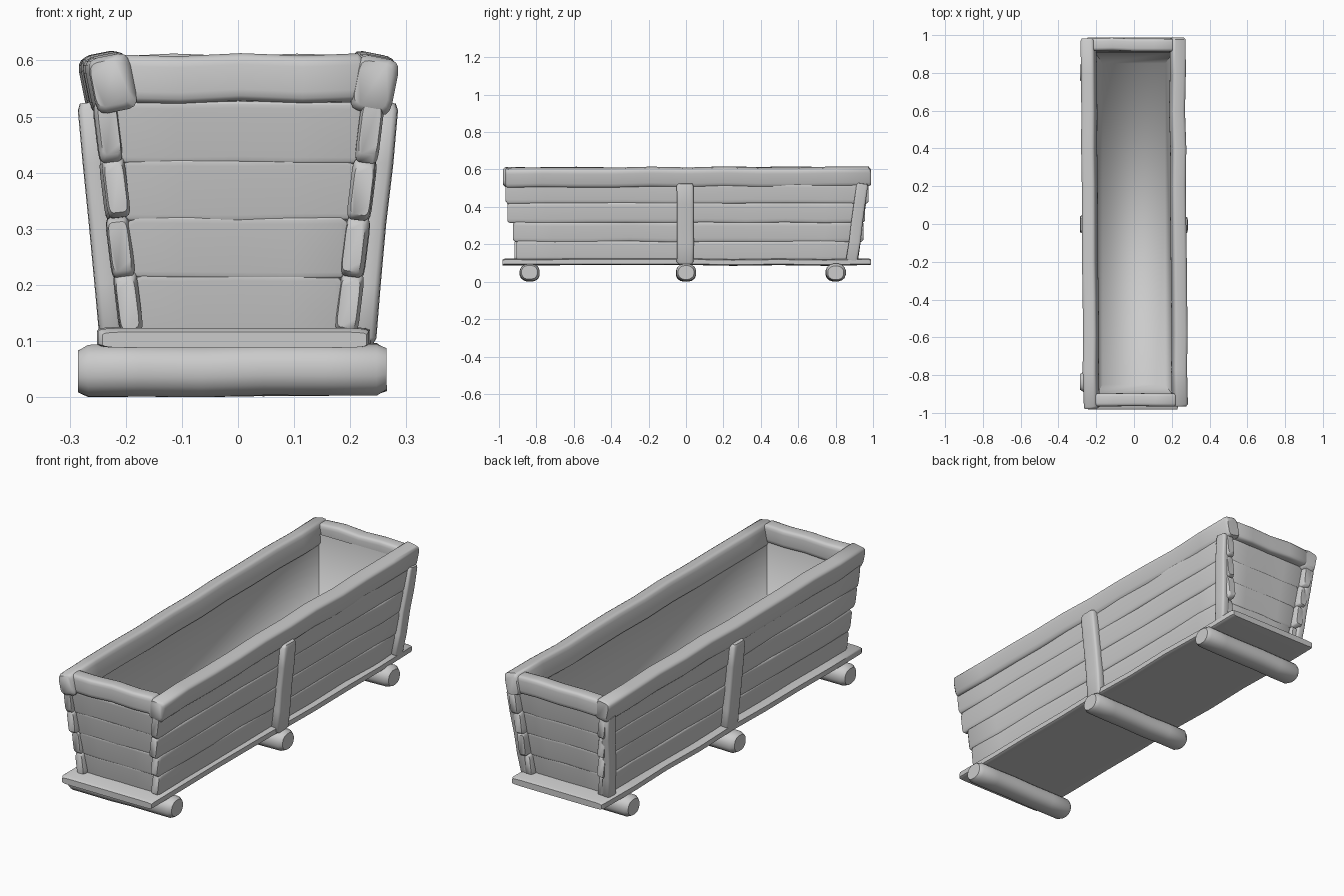
import bpy, bmesh, math, random
from mathutils import Vector

if "Cube" in bpy.data.objects:
    bpy.data.objects.remove(bpy.data.objects["Cube"])

random.seed(7)


def beam(name, a, b, u, w, h, n=4.0, rings=8, wob=0.004, sides=16, cap=0.012):
    """Rough-hewn timber lofted from a to b; w is the size along u, h across it."""
    a, b, u = Vector(a), Vector(b), Vector(u)
    d = (b - a).normalized()
    u = (u - d * u.dot(d)).normalized()
    v = d.cross(u)
    length = (b - a).length
    # stations along the beam, with shrunken end rings for softened ends
    stations = [(0, 0.8), (cap, 1)]
    stations += [(length * i / rings, 1) for i in range(1, rings)]
    stations += [(length - cap, 1), (length, 0.8)]
    bm = bmesh.new()
    loops = []
    for dist, s in stations:
        ou, ov = random.uniform(-wob, wob), random.uniform(-wob, wob)
        k = s * (1 - random.uniform(0, wob * 4))
        ring = []
        for i in range(sides):
            t = 2 * math.pi * (i + 0.5) / sides
            c, q = math.cos(t), math.sin(t)
            half = w / 2 * k if w < 0.3 else w / 2 - 0.006 * (s < 1)
            pu = math.copysign(abs(c) ** (2 / n), c) * half
            pv = math.copysign(abs(q) ** (2 / n), q) * h / 2 * k
            ring.append(bm.verts.new(a + d * dist + u * (pu + ou) + v * (pv + ov)))
        loops.append(ring)
    for r0, r1 in zip(loops, loops[1:]):
        for i in range(sides):
            j = (i + 1) % sides
            bm.faces.new((r0[i], r0[j], r1[j], r1[i]))
    bm.faces.new(loops[0][::-1])
    bm.faces.new(loops[-1])
    bmesh.ops.recalc_face_normals(bm, faces=bm.faces)
    return finish(name, bm, 50)


def finish(name, bm, angle):
    me = bpy.data.meshes.new(name)
    bm.to_mesh(me)
    bm.free()
    ob = bpy.data.objects.new(name, me)
    bpy.context.collection.objects.link(ob)
    bpy.ops.object.select_all(action='DESELECT')
    ob.select_set(True)
    bpy.context.view_layer.objects.active = ob
    bpy.ops.object.shade_smooth_by_angle(angle=math.radians(angle))
    return ob


Z0, Z1 = 0.115, 0.525          # bottom and top of the boarded walls
ROWS = 4
ROW_H = (Z1 - Z0) / ROWS

# round log feet
for label, y in (("front", -0.835), ("middle", 0.0), ("back", 0.80)):
    beam(label + "_foot", (-0.285, y, 0.047), (0.265, y, 0.049), (0, 1, 0),
         0.108, 0.094, n=2.3, rings=5, wob=0.002, cap=0.018)

# base slab
beam("base_slab", (-0.007, -0.982, 0.105), (-0.007, 0.988, 0.105), (1, 0, 0),
     0.484, 0.036, n=9, rings=8, wob=0.003, sides=20)

# sloping boards of the long walls, with their posts
for side, s in (("left", -1), ("right", 1)):
    slope = (s * 0.05, 0, 0.41)
    for i in range(ROWS):
        t = (i + 0.5) / ROWS
        x = s * (0.190 + 0.048 * t)
        z = Z0 + (i + 0.5) * ROW_H
        y = 0.905 + 0.068 * t
        beam(f"{side}_wall_board_{i + 1}",
             (x, -y + random.uniform(-0.008, 0.008), z),
             (x, y + 0.014 + random.uniform(-0.008, 0.008), z),
             slope, ROW_H + 0.008, 0.042, n=6, rings=9, wob=0.003)
    beam(side + "_middle_post", (s * 0.224, -0.004, 0.095), (s * 0.264, -0.004, 0.525),
         (0, 1, 0), 0.090, 0.044, n=5, rings=4, wob=0.002)
    beam(side + "_back_post", (s * 0.216, 0.888, 0.11), (s * 0.256, 0.945, 0.525),
         (0, 1, 0), 0.062, 0.040, n=5, rings=4, wob=0.003)

# closely fitted boards of the end walls
for end, s in (("front", -1), ("back", 1)):
    for i in range(ROWS):
        t = (i + 0.5) / ROWS
        y = s * (0.872 + 0.062 * t)
        z = Z0 + (i + 0.5) * ROW_H
        hx = 0.178 + 0.046 * t
        beam(f"{end}_wall_board_{i + 1}", (-hx, y, z), (hx, y, z),
             (0, s * 0.062, 0.41), ROW_H + 0.008, 0.038, n=14, rings=4, wob=0.0015)

# smooth inner lining, open at the top
bm = bmesh.new()
corners = ((-1, -1), (1, -1), (1, 1), (-1, 1))
low = [bm.verts.new((0.165 * x, 0.850 * y, 0.126)) for x, y in corners]
top = [bm.verts.new((0.209 * x, 0.91 * y, 0.565)) for x, y in corners]
bm.faces.new(low)
for i in range(4):
    j = (i + 1) % 4
    bm.faces.new((low[j], low[i], top[i], top[j]))
finish("inner_lining", bm, 85)

# top rim rails
beam("left_rim_rail", (-0.226, -0.978, 0.560), (-0.240, 0.982, 0.561),
     (-0.02, 0, 0.1), 0.102, 0.076, n=5, rings=10, wob=0.003)
beam("right_rim_rail", (0.242, -0.967, 0.558), (0.228, 0.988, 0.561),
     (0.02, 0, 0.1), 0.102, 0.076, n=5, rings=10, wob=0.003)
beam("front_rim_rail", (-0.215, -0.932, 0.568), (0.225, -0.932, 0.568),
     (0, 0, 1), 0.086, 0.070, n=5, rings=4, wob=0.003)
beam("back_rim_rail", (-0.225, 0.950, 0.568), (0.215, 0.950, 0.568),
     (0, 0, 1), 0.086, 0.068, n=5, rings=4, wob=0.003)
